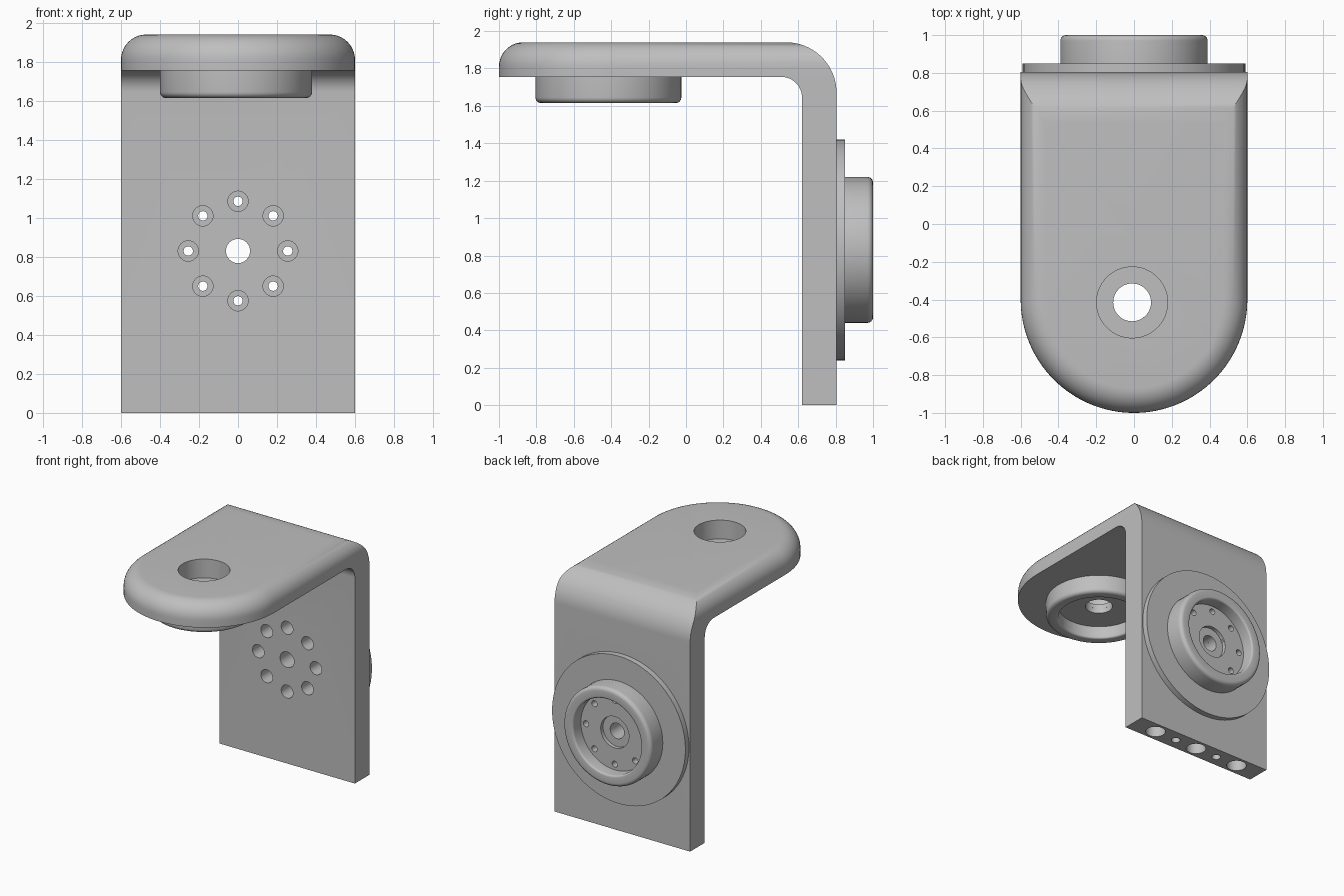
import bpy, bmesh
from math import sin, cos, pi, radians
from mathutils import Matrix, Vector

if "Cube" in bpy.data.objects:
    bpy.data.objects.remove(bpy.data.objects["Cube"])

grey = bpy.data.materials.new("plain grey")
grey.use_nodes = True
colour = (0.52, 0.52, 0.52, 1)
grey.diffuse_color = colour
grey.node_tree.nodes["Principled BSDF"].inputs["Base Color"].default_value = colour

AXLE_Z = 0.83            # height of the rear hub
PIVOT = (-0.01, -0.415)  # x, y of the hub under the arm
TO_BACK = Matrix.Rotation(-pi / 2, 4, 'X')  # turns +z into +y


def finish(name, bm):
    bmesh.ops.recalc_face_normals(bm, faces=bm.faces)
    mesh = bpy.data.meshes.new(name)
    bm.to_mesh(mesh)
    bm.free()
    obj = bpy.data.objects.new(name, mesh)
    bpy.context.collection.objects.link(obj)
    mesh.materials.append(grey)
    return obj


def arc(cx, cy, r, start, end, steps):
    angles = [radians(start + (end - start) * i / steps) for i in range(steps + 1)]
    return [(cx + r * cos(a), cy + r * sin(a)) for a in angles]


def prism(points, place, depth):
    """Extrude a flat outline; place maps (u, v) to a 3D point."""
    bm = bmesh.new()
    face = bm.faces.new([bm.verts.new(place(u, v)) for u, v in points])
    new = bmesh.ops.extrude_face_region(bm, geom=[face])["geom"]
    moved = [g for g in new if isinstance(g, bmesh.types.BMVert)]
    bmesh.ops.translate(bm, verts=moved, vec=depth)
    return bm


def lathe(name, outline, matrix):
    """Spin a closed (radius, height) outline about z, then place it."""
    bm = bmesh.new()
    verts = [bm.verts.new((r, 0, h)) for r, h in outline]
    edges = [bm.edges.new((v, verts[i - 1])) for i, v in enumerate(verts)]
    bmesh.ops.spin(bm, geom=verts + edges, cent=(0, 0, 0), axis=(0, 0, 1),
                   angle=2 * pi, steps=72)
    bmesh.ops.remove_doubles(bm, verts=bm.verts, dist=0.0001)
    bm.transform(matrix)
    return finish(name, bm)


def drill(bm, start, direction, radius, depth, sides=32):
    """Add a cylinder beginning at start to a cutter mesh."""
    d = Vector(direction)
    middle = Vector(start) + d * depth / 2
    turn = d.to_track_quat('Z', 'Y').to_matrix().to_4x4()
    bmesh.ops.create_cone(bm, cap_ends=True, segments=sides, radius1=radius,
                          radius2=radius, depth=depth,
                          matrix=Matrix.Translation(middle) @ turn)


def boolean(obj, cutter, operation='DIFFERENCE'):
    mod = obj.modifiers.new("cut", 'BOOLEAN')
    mod.operation, mod.object, mod.solver = operation, cutter, 'EXACT'
    mod.use_self = operation == 'DIFFERENCE'
    bpy.context.view_layer.objects.active = obj
    bpy.ops.object.modifier_apply(modifier=mod.name)


# Bracket: rounded slab with a soft top rim, trimmed to the bent side profile
plan = [(0.6, 1.1), (-0.6, 1.1)] + arc(0, -0.4, 0.6, 180, 360, 64)
slab = prism(plan, lambda x, y: (x, y, -0.1), (0, 0, 2.04))
rim = [e for e in slab.edges if all(v.co.z > 1.9 for v in e.verts)]
bmesh.ops.bevel(slab, geom=rim, offset=0.13, segments=10, profile=0.5,
                affect='EDGES', clamp_overlap=False)
bracket = finish("bracket", slab)

side = [(-1.2, 1.94), (-1.2, 1.755)] + arc(0.51, 1.645, 0.11, 90, 0, 12)
side += [(0.62, 0), (0.805, 0)] + arc(0.535, 1.67, 0.27, 0, 90, 20)
bend = finish("bend_trim", prism(side, lambda y, z: (-0.8, y, z), (1.6, 0, 0)))
boolean(bracket, bend, 'INTERSECT')

# Rear mounting disc and the two cup-shaped hubs
disc = lathe("mounting_disc", [(0.062, 0), (0.59, 0), (0.59, 0.05), (0.062, 0.05)],
             Matrix.Translation((0, 0.8, AXLE_Z)) @ TO_BACK)


def cup(height, bore):
    floor, lip = height - 0.1, 0.03
    return ([(bore, 0), (0.39, 0)] + arc(0.39 - lip, height - lip, lip, 0, 90, 6)
            + arc(0.3 + lip / 2, height - lip / 2, lip / 2, 90, 180, 4)
            + [(0.3, floor), (bore, floor)])


rear_hub = lathe("rear_hub", cup(0.15, 0.062),
                 Matrix.Translation((0, 0.85, AXLE_Z)) @ TO_BACK)
arm_hub = lathe("arm_hub", cup(0.14, 0.1),
                Matrix.Translation((*PIVOT, 1.755)) @ Matrix.Rotation(pi, 4, 'X'))

# Cutters: wide bores first, narrow through holes second
wide, narrow = bmesh.new(), bmesh.new()
drill(wide, (*PIVOT, 2.0), (0, 0, -1), 0.188, 0.21, 64)
drill(narrow, (*PIVOT, 2.0), (0, 0, -1), 0.1, 0.5, 48)
drill(wide, (0, 0.87, AXLE_Z), (0, 1, 0), 0.125, 0.08, 48)
drill(narrow, (0, 0.5, AXLE_Z), (0, 1, 0), 0.062, 0.6)
for i in range(8):
    a = i * pi / 4
    x, z = 0.255 * cos(a), AXLE_Z + 0.255 * sin(a)
    drill(wide, (x, 0.5, z), (0, 1, 0), 0.052, 0.25)
    drill(narrow, (x, 0.5, z), (0, 1, 0), 0.024, 0.45, 20)
for i in range(-2, 3):
    drill(wide, (i * 0.195, 0.712, -0.1), (0, 0, 1), 0.033 if i % 2 else 0.073, 0.35)
wide_holes, narrow_holes = finish("wide_holes", wide), finish("narrow_holes", narrow)

for part in (bracket, disc, rear_hub, arm_hub):
    if part in (bracket, rear_hub):
        boolean(part, wide_holes)
    if part is not arm_hub:
        boolean(part, narrow_holes)
    bpy.ops.object.select_all(action='DESELECT')
    part.select_set(True)
    bpy.context.view_layer.objects.active = part
    bpy.ops.object.shade_smooth_by_angle(angle=radians(30))

for helper in (bend, wide_holes, narrow_holes):
    bpy.data.objects.remove(helper)
